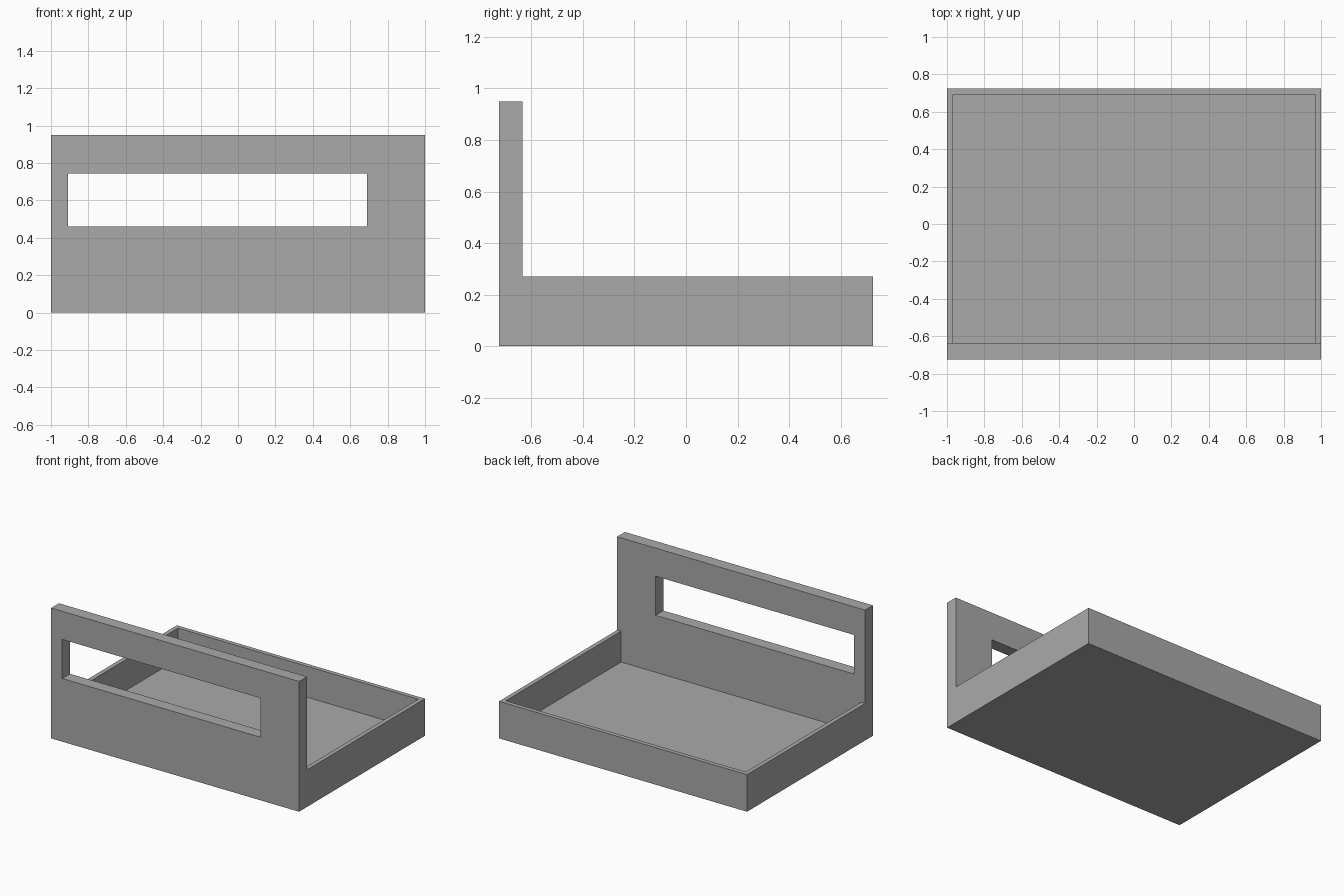
import bpy
import bmesh

cube = bpy.data.objects.get("Cube")
if cube:
    bpy.data.objects.remove(cube, do_unlink=True)

# One flat grey for the whole tray
GREY = (0.40, 0.40, 0.40, 1)
grey = bpy.data.materials.new("plain grey")
grey.use_nodes = True
grey.diffuse_color = GREY
grey.node_tree.nodes["Principled BSDF"].inputs["Base Color"].default_value = GREY


def extrude_rings(name, outer, inner, axis, start, end):
    """Extrude an outline with an optional rectangular hole along an axis."""
    bm = bmesh.new()

    def corner(u, v):
        return bm.verts.new((u, v, start) if axis == "z" else (u, start, v))

    def rectangle(bounds):
        u0, u1, v0, v1 = bounds
        return [corner(u, v) for u, v in ((u0, v0), (u1, v0), (u1, v1), (u0, v1))]

    a, b = rectangle(outer), rectangle(inner)
    for i in range(4):
        j = (i + 1) % 4
        bm.faces.new((a[i], a[j], b[j], b[i]))
    result = bmesh.ops.extrude_face_region(bm, geom=bm.faces[:])
    moved = [g for g in result["geom"] if isinstance(g, bmesh.types.BMVert)]
    offset = (0, 0, end - start) if axis == "z" else (0, end - start, 0)
    bmesh.ops.translate(bm, verts=moved, vec=offset)
    bmesh.ops.recalc_face_normals(bm, faces=bm.faces[:])
    return add_object(name, bm)


def add_object(name, bm):
    mesh = bpy.data.meshes.new(name)
    bm.to_mesh(mesh)
    bm.free()
    mesh.materials.append(grey)
    obj = bpy.data.objects.new(name, mesh)
    bpy.context.collection.objects.link(obj)
    return obj


HALF_X, HALF_Y = 1.0, 0.725
WALL, RIM, HEIGHT = 0.045, 0.27, 0.95
PANEL_BACK = -0.635

# Tall front panel with an off-centre window
extrude_rings("front_panel", (-HALF_X, HALF_X, 0, HEIGHT),
              (-0.91, 0.69, 0.46, 0.745), "y", -HALF_Y, PANEL_BACK)

# Open tray: a block whose top face is inset and sunk to the floor
bm = bmesh.new()
bmesh.ops.create_cube(bm, size=1)
for v in bm.verts:
    v.co.x *= 2 * HALF_X
    v.co.y = HALF_Y if v.co.y > 0 else PANEL_BACK
    v.co.z = RIM if v.co.z > 0 else 0
bm.normal_update()
top = max(bm.faces, key=lambda f: f.normal.z)
bmesh.ops.inset_region(bm, faces=[top], thickness=WALL)
# The cavity runs right up to the panel
for v in top.verts:
    if v.co.y < 0:
        v.co.y = PANEL_BACK
floor = bmesh.ops.extrude_discrete_faces(bm, faces=[top])["faces"][0]
bmesh.ops.translate(bm, verts=floor.verts[:], vec=(0, 0, WALL - RIM))
# Drop the sliver of rim and the tray end hidden against the panel
hidden = [f for f in bm.faces
          if all(abs(v.co.y - PANEL_BACK) < 1e-4 for v in f.verts) or f.calc_area() < 1e-5]
bmesh.ops.delete(bm, geom=hidden, context="FACES")
add_object("tray", bm)
